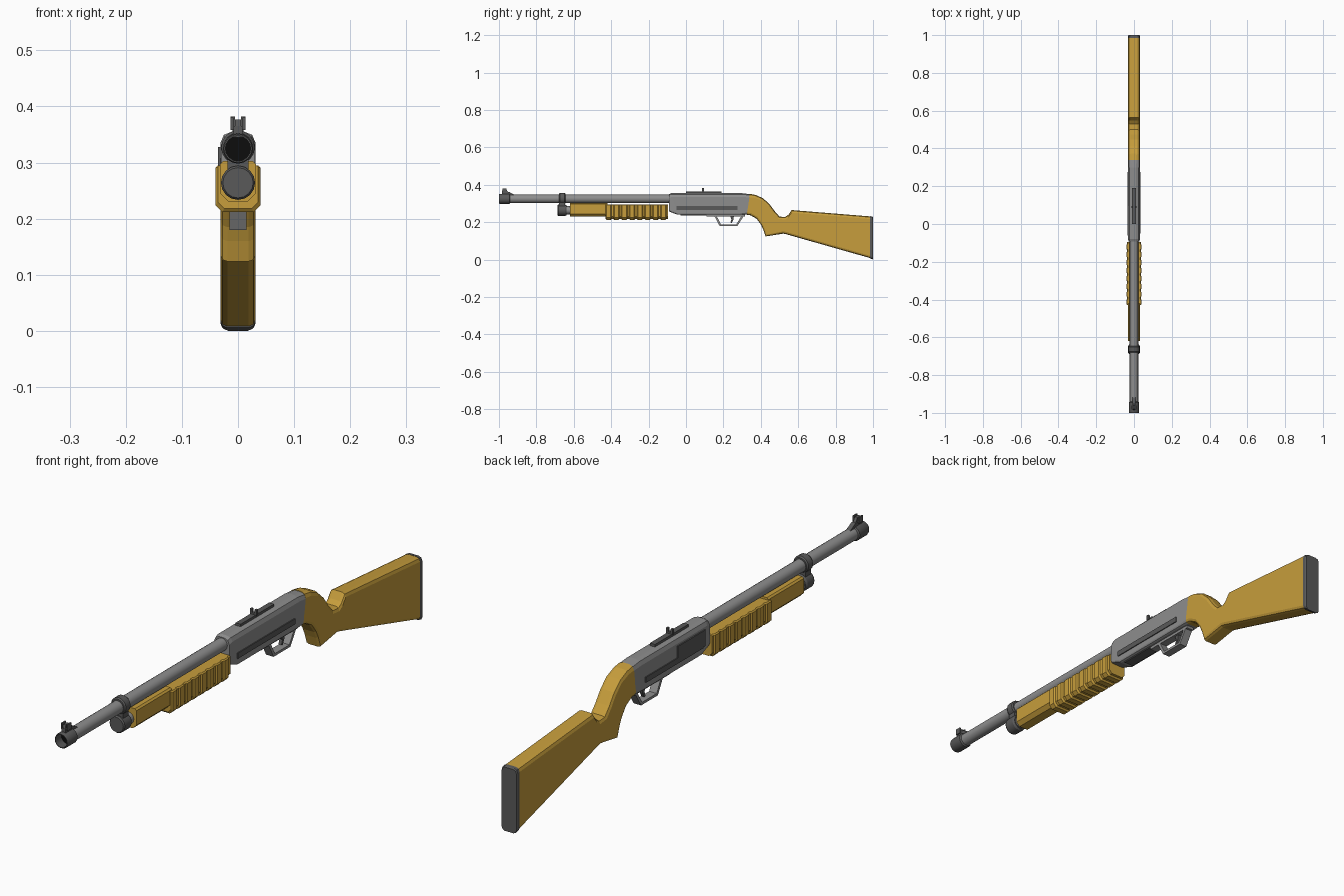
import bpy, bmesh, math
from mathutils import Vector

if "Cube" in bpy.data.objects:
    bpy.data.objects.remove(bpy.data.objects["Cube"])


def material(name, r, g, b):
    m = bpy.data.materials.new(name)
    m.diffuse_color = (r, g, b, 1)
    m.use_nodes = True
    m.node_tree.nodes["Principled BSDF"].inputs["Base Color"].default_value = m.diffuse_color
    return m


STEEL = material("grey steel", 0.27, 0.27, 0.27)
DARK = material("dark grey", 0.10, 0.10, 0.10)
WOOD = material("golden wood", 0.57, 0.34, 0.045)
BLACK = material("black", 0.004, 0.004, 0.004)


def finish(name, bm, mat, smooth=False):
    bmesh.ops.recalc_face_normals(bm, faces=bm.faces)
    me = bpy.data.meshes.new(name)
    bm.to_mesh(me)
    bm.free()
    me.materials.append(mat)
    ob = bpy.data.objects.new(name, me)
    bpy.context.collection.objects.link(ob)
    if smooth:
        bpy.context.view_layer.objects.active = ob
        ob.select_set(True)
        bpy.ops.object.shade_smooth_by_angle(angle=math.radians(32))
        ob.select_set(False)
    return ob


def skin(bm, rings, caps=True, closed=False):
    """Join rings of equal point count into a surface."""
    vs = [[bm.verts.new(p) for p in r] for r in rings]
    n = len(vs[0])
    pairs = list(zip(vs, vs[1:])) + ([(vs[-1], vs[0])] if closed else [])
    for a, b in pairs:
        for i in range(n):
            bm.faces.new((a[i], a[(i + 1) % n], b[(i + 1) % n], b[i]))
    if caps and not closed:
        bm.faces.new(vs[0])
        bm.faces.new(vs[-1])


def lathe(name, profile, z, mat, n=16, caps=True):
    """Revolve (y, radius) points about a lengthwise axis at height z."""
    bm = bmesh.new()
    skin(bm, [[(r * math.cos(2 * math.pi * i / n), y, z + r * math.sin(2 * math.pi * i / n))
               for i in range(n)] for y, r in profile], caps)
    return finish(name, bm, mat, True)


def loft(name, sections, mat, segs=2):
    """Rounded sections: top (y, z), bottom (y, z), half width, top and bottom corner size."""
    bm = bmesh.new()
    rings = []
    for yt, zt, yb, zb, w, ct, cb in sections:
        bot, top = Vector((0, yb, zb)), Vector((0, yt, zt))
        length = (top - bot).length
        d = (top - bot) / length
        ring = []
        for sx, sz, start in ((1, 1, 0), (-1, 1, 90), (-1, -1, 180), (1, -1, 270)):
            c = ct if sz > 0 else cb
            for k in range(segs + 1):
                a = math.radians(start + 90 * k / segs)
                x = sx * (w - c) + c * math.cos(a)
                t = (length - c if sz > 0 else c) + c * math.sin(a)
                ring.append(bot + d * t + Vector((x, 0, 0)))
        rings.append(ring)
    skin(bm, rings)
    return finish(name, bm, mat)


def box(name, x0, x1, y0, y1, z0, z1, mat):
    bm = bmesh.new()
    skin(bm, [[(x0, y, z0), (x1, y, z0), (x1, y, z1), (x0, y, z1)] for y in (y0, y1)])
    return finish(name, bm, mat)


def plate(name, outline, w, mat):
    """Side outline in (y, z), given thickness across x."""
    bm = bmesh.new()
    skin(bm, [[(x, y, z) for y, z in outline] for x in (-w, w)])
    return finish(name, bm, mat)


# Barrel, muzzle and bore
lathe("barrel", [(-0.955, 0.0225), (-0.08, 0.0225)], 0.325, STEEL)
lathe("muzzle_ring", [(-0.94, 0.022), (-0.945, 0.027), (-0.995, 0.027), (-1.0, 0.025),
                      (-1.0, 0.0225), (-0.965, 0.0225)], 0.325, DARK, caps=False)
lathe("bore", [(-0.966, 0.0225), (-0.957, 0.0222)], 0.325, BLACK)

# Front sight on a ramp
plate("front_sight_ramp", [(-0.985, 0.345), (-0.915, 0.345), (-0.945, 0.362), (-0.985, 0.365)], 0.008, DARK)
plate("front_sight_post", [(-0.985, 0.36), (-0.95, 0.36), (-0.962, 0.377), (-0.98, 0.377)], 0.005, DARK)
for s in (-1, 1):
    box("front_sight_ear", s * 0.008, s * 0.013, -0.982, -0.96, 0.362, 0.38, DARK)
box("front_sight_base", -0.013, 0.013, -0.982, -0.96, 0.358, 0.364, DARK)

# Magazine tube, end cap and barrel clamp
lathe("magazine_tube", [(-0.645, 0.022), (-0.61, 0.022)], 0.264, STEEL)
lathe("magazine_cap", [(-0.687, 0.027), (-0.682, 0.0305), (-0.645, 0.0305), (-0.638, 0.026)], 0.264, DARK)
lathe("barrel_clamp", [(-0.68, 0.026), (-0.675, 0.03), (-0.65, 0.03), (-0.645, 0.026)], 0.327, DARK)
box("clamp_neck", -0.019, 0.019, -0.678, -0.647, 0.275, 0.315, DARK)

# Fore grip: slim front and ribbed rear sleeve
loft("fore_grip_front", [(y, 0.303, y, 0.231, 0.032, 0.006, 0.014) for y in (-0.62, -0.42)], WOOD, 1)
sections = []
ribs, y0, y1 = 8, -0.43, -0.095
step = (y1 - y0) / ribs
for i in range(ribs):
    y = y0 + i * step
    for dy, w, low in ((0, 0.036, 0.218), (0.12, 0.04, 0.212), (0.65, 0.04, 0.212), (0.77, 0.036, 0.218)):
        sections.append((y + dy * step, 0.295, y + dy * step, low, w, 0.004, 0.012))
sections.append((y1, 0.295, y1, 0.218, 0.036, 0.004, 0.012))
loft("fore_grip_sleeve", sections, WOOD, 1)

# Receiver
loft("receiver", [(-0.092, 0.350, -0.092, 0.258, 0.030, 0.02, 0.008),
                  (-0.08, 0.355, -0.045, 0.240, 0.031, 0.02, 0.008),
                  (0.30, 0.355, 0.29, 0.240, 0.031, 0.02, 0.008),
                  (0.342, 0.350, 0.325, 0.240, 0.031, 0.018, 0.012)], STEEL)
for s in (-1, 1):
    box("side_rail", s * 0.030, s * 0.0345, -0.05, 0.275, 0.266, 0.286, DARK)
box("ejection_port", -0.0355, -0.030, -0.06, 0.095, 0.270, 0.328, DARK)
box("loading_port", -0.019, 0.019, -0.03, 0.11, 0.236, 0.242, DARK)

# Rear sight
box("rear_sight_base", -0.010, 0.010, 0.0, 0.19, 0.352, 0.364, DARK)
box("rear_sight_leaf", -0.013, 0.013, 0.085, 0.095, 0.362, 0.370, DARK)
for s in (-1, 1):
    box("rear_sight_ear", s * 0.005, s * 0.013, 0.085, 0.095, 0.369, 0.382, DARK)

# Trigger guard: swept strap, plus trigger
box("guard_plate", -0.015, 0.015, 0.11, 0.315, 0.230, 0.242, STEEL)
outer = [(0.150, 0.236), (0.180, 0.180), (0.275, 0.180), (0.310, 0.236)]
inner = [(0.162, 0.236), (0.187, 0.189), (0.269, 0.189), (0.298, 0.236)]
bm = bmesh.new()
skin(bm, [[(-0.015, *o), (0.015, *o), (0.015, *i), (-0.015, *i)] for o, i in zip(outer, inner)])
finish("trigger_guard", bm, STEEL)
plate("trigger", [(0.235, 0.235), (0.256, 0.235), (0.254, 0.215), (0.244, 0.196),
                  (0.237, 0.198), (0.243, 0.215)], 0.006, DARK)

# Stock: neck, hand grip, thumb dip and butt
W, C = 0.031, 0.012
loft("stock", [(0.340, 0.352, 0.325, 0.240, W, 0.018, C),
               (0.372, 0.346, 0.345, 0.237, W, 0.016, C),
               (0.412, 0.328, 0.378, 0.218, W, 0.014, C),
               (0.447, 0.296, 0.402, 0.185, W, 0.014, C),
               (0.475, 0.258, 0.413, 0.160, W, 0.014, C),
               (0.500, 0.230, 0.425, 0.124, W, 0.014, C),
               (0.530, 0.228, 0.520, 0.139, W, 0.014, C),
               (0.548, 0.240, 0.535, 0.136, W, 0.014, C),
               (0.565, 0.265, 0.560, 0.129, W, 0.014, C),
               (0.986, 0.231, 0.986, 0.008, W, 0.014, C)], WOOD)

# Butt pad
loft("butt_pad", [(0.985, 0.232, 0.985, 0.006, 0.0315, 0.014, C),
                  (0.996, 0.231, 0.996, 0.002, 0.0315, 0.014, C),
                  (1.0, 0.228, 1.0, 0.0, 0.029, 0.013, C)], DARK)
